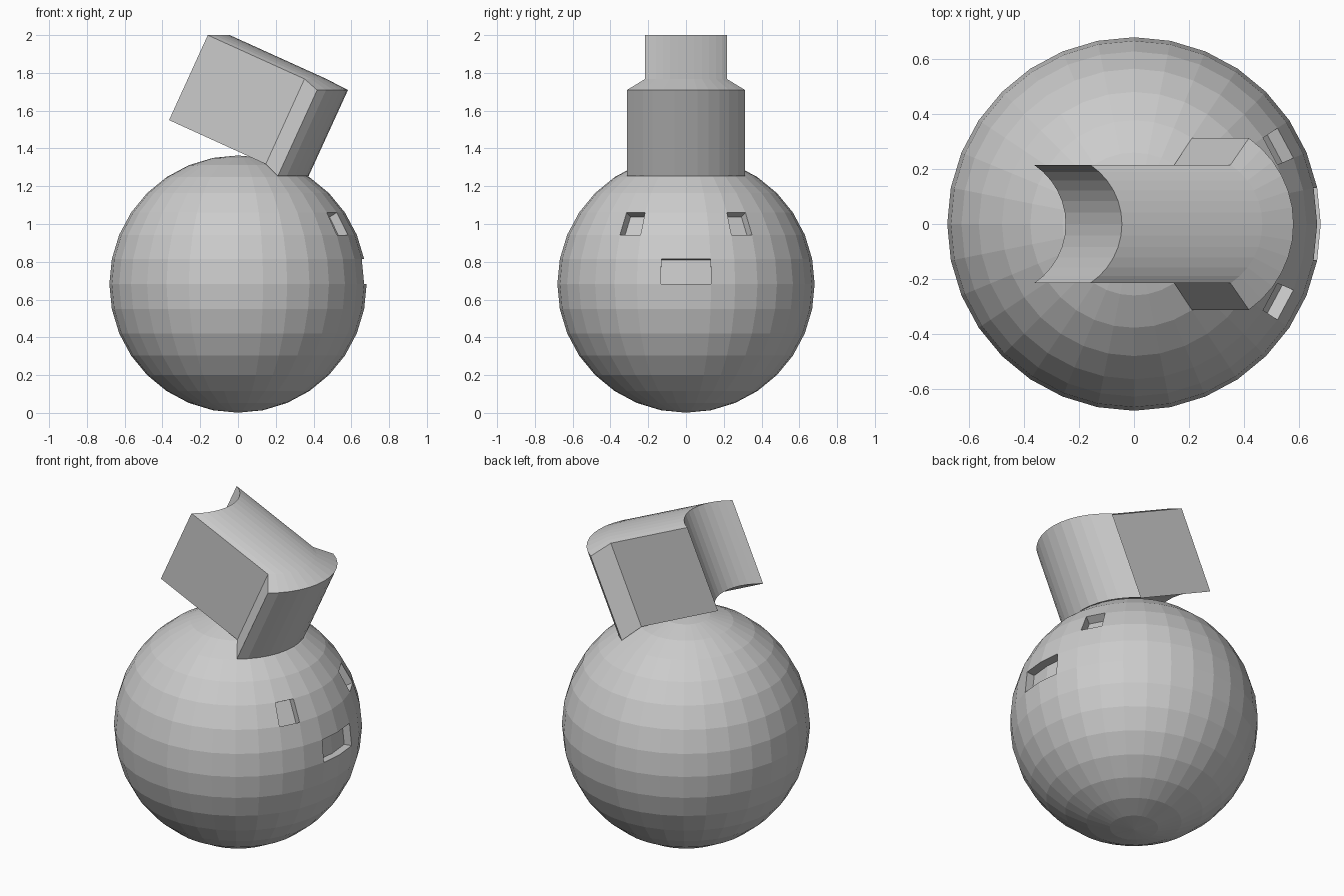
import bpy, bmesh, math
from mathutils import Vector

if "Cube" in bpy.data.objects:
    bpy.data.objects.remove(bpy.data.objects["Cube"])


def finish(bm, name):
    bmesh.ops.recalc_face_normals(bm, faces=bm.faces[:])
    mesh = bpy.data.meshes.new(name)
    bm.to_mesh(mesh)
    bm.free()
    obj = bpy.data.objects.new(name, mesh)
    bpy.context.collection.objects.link(obj)
    return obj


# Round body: low-poly sphere with eye and mouth faces pushed inwards
R, CENTRE_Z, STEP, DEPTH = 0.681, 0.682, 11.25, 0.05
bm = bmesh.new()
bmesh.ops.create_uvsphere(bm, u_segments=32, v_segments=16, radius=R)
bm.normal_update()


def pocket(azimuths, elevation):
    def hit(f):
        c = f.calc_center_median()
        az = math.degrees(math.atan2(c.y, c.x))
        el = math.degrees(math.atan2(c.z, math.hypot(c.x, c.y)))
        return abs(el - elevation) < 3 and any(abs(az - a) < 3 for a in azimuths)
    faces = [f for f in bm.faces if hit(f)]
    push = sum((f.normal for f in faces), Vector()).normalized() * -DEPTH
    new = bmesh.ops.extrude_face_region(bm, geom=faces)["geom"]
    old = [f for f in faces if f.is_valid]
    if old:
        bmesh.ops.delete(bm, geom=old, context='FACES_ONLY')
    verts = [v for v in new if isinstance(v, bmesh.types.BMVert)]
    bmesh.ops.translate(bm, verts=verts, vec=push)


for side in (-1, 1):
    pocket([side * 2.5 * STEP], 2.5 * STEP)          # eyes
pocket([-STEP / 2, STEP / 2], STEP / 2)              # mouth
bmesh.ops.translate(bm, verts=bm.verts[:], vec=(0, 0, CENTRE_Z))
finish(bm, "body")

# Tilted hat: bowed slab with a flared front brim
# stations: (bottom corner x, z), (top corner x, z), half width, bow
STATIONS = [((-0.365, 1.55), (-0.16, 2.0), 0.216, 0.116),
            ((0.147, 1.317), (0.352, 1.768), 0.216, 0.116),
            ((0.211, 1.254), (0.419, 1.709), 0.313, 0.163)]
N = 12


def arc(corner, half, bow):
    rad = (half ** 2 + bow ** 2) / (2 * bow)
    amax = math.asin(half / rad)
    pts = []
    for i in range(N + 1):
        a = amax * (2 * i / N - 1)
        dx = rad * (math.cos(a) - math.cos(amax))
        pts.append((corner[0] + dx, rad * math.sin(a), corner[1]))
    return pts


bm = bmesh.new()
low = [[bm.verts.new(p) for p in arc(b, h, s)] for b, t, h, s in STATIONS]
top = [[bm.verts.new(p) for p in arc(t, h, s)] for b, t, h, s in STATIONS]


def strip(a, b):
    for i in range(N):
        bm.faces.new((a[i], a[i + 1], b[i + 1], b[i]))


strip(low[0], top[0])                                # hollow back
strip(low[-1], top[-1])                              # rounded front
for k in range(len(STATIONS) - 1):
    strip(low[k], low[k + 1])
    strip(top[k], top[k + 1])
    for e in (0, N):                                 # flat sides
        bm.faces.new((low[k][e], low[k + 1][e], top[k + 1][e], top[k][e]))
finish(bm, "hat")
